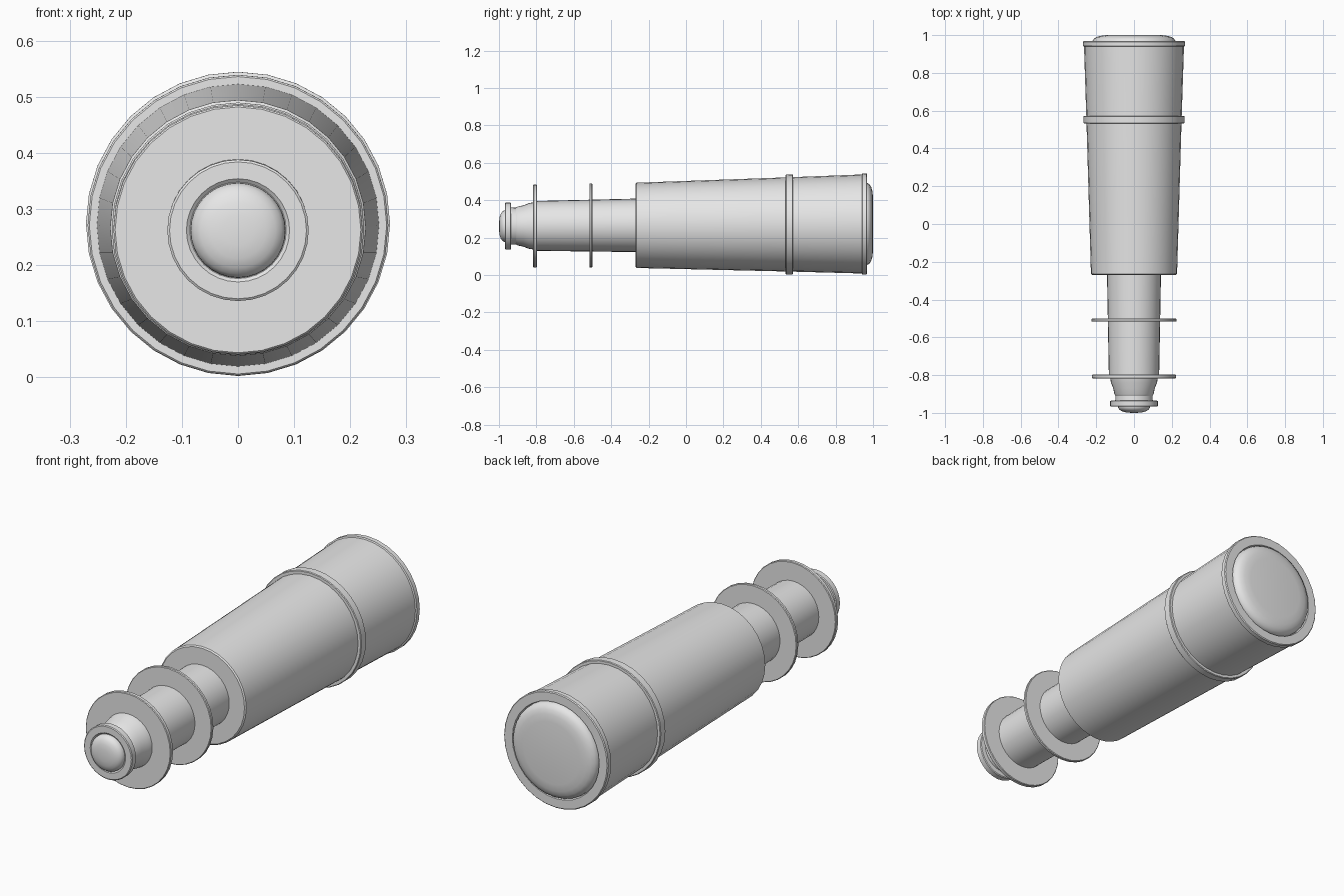
import bpy, bmesh, math

if "Cube" in bpy.data.objects:
    bpy.data.objects.remove(bpy.data.objects["Cube"])

SEGMENTS = 32
AXIS_Z = 0.2675   # height of the optical axis at y = 0
SLOPE = 0.006     # the axis rises slightly towards the back

grey = bpy.data.materials.new("grey")
grey.diffuse_color = (0.8, 0.8, 0.8, 1)
grey.use_nodes = True
grey.node_tree.nodes["Principled BSDF"].inputs["Base Color"].default_value = grey.diffuse_color


def lathe(name, profile):
    """Turn (y, radius) points around the optical axis; radius 0 closes to a point."""
    bm = bmesh.new()
    rings = []
    for y, r in profile:
        zc = AXIS_Z + SLOPE * y
        n = SEGMENTS if r > 0 else 1
        angles = [2 * math.pi * i / SEGMENTS for i in range(n)]
        rings.append([bm.verts.new((r * math.sin(a), y, zc + r * math.cos(a)))
                      for a in angles])
    for a, b in zip(rings, rings[1:]):
        for i in range(SEGMENTS):
            j = (i + 1) % SEGMENTS
            if len(a) == 1:
                bm.faces.new((a[0], b[j], b[i]))
            elif len(b) == 1:
                bm.faces.new((a[i], a[j], b[0]))
            else:
                bm.faces.new((a[i], a[j], b[j], b[i]))
    bmesh.ops.recalc_face_normals(bm, faces=bm.faces)
    mesh = bpy.data.meshes.new(name)
    bm.to_mesh(mesh)
    bm.free()
    mesh.materials.append(grey)
    obj = bpy.data.objects.new(name, mesh)
    bpy.context.collection.objects.link(obj)
    bpy.ops.object.select_all(action='DESELECT')
    obj.select_set(True)
    bpy.context.view_layer.objects.active = obj
    bpy.ops.object.shade_smooth_by_angle(angle=math.radians(30))
    return obj


def collar(name, y0, y1, r, bevel=0.003):
    """Solid disc with a small edge bevel."""
    return lathe(name, [(y0, 0), (y0, r - bevel), (y0 + bevel, r),
                        (y1 - bevel, r), (y1, r - bevel), (y1, 0)])


# Wide main barrel, flaring towards the back
lathe("main_barrel", [(-0.269, 0), (-0.269, 0.222), (-0.264, 0.228),
                      (0.55, 0.252), (0.95, 0.265), (0.95, 0)])
collar("barrel_band", 0.533, 0.572, 0.268)

# Open rim around the front lens
lathe("objective_rim", [(0.94, 0.264), (0.943, 0.271), (0.964, 0.271), (0.968, 0.267),
                        (0.968, 0.226), (0.955, 0.222), (0.945, 0.222)])

# Shallow domed objective lens
lathe("objective_lens", [(0.952, 0.222), (0.968, 0.220), (0.980, 0.213),
                         (0.990, 0.198), (0.996, 0.178), (1.0, 0.145), (1.0, 0)])

# Narrow draw tube and its two flanges
lathe("draw_tube", [(-0.81, 0), (-0.81, 0.133), (-0.26, 0.143), (-0.26, 0)])
collar("front_flange", -0.817, -0.797, 0.222)
collar("middle_flange", -0.517, -0.501, 0.225)

# Flared neck leading to the eyepiece
lathe("eyepiece_neck", [(-0.945, 0), (-0.945, 0.100), (-0.91, 0.098), (-0.90, 0.104),
                        (-0.87, 0.110), (-0.84, 0.122), (-0.81, 0.127), (-0.81, 0)])

# Eyepiece ring with a raised lip, and its domed lens
lathe("eyepiece_ring", [(-0.935, 0), (-0.935, 0.122), (-0.938, 0.126), (-0.964, 0.126),
                        (-0.967, 0.122), (-0.967, 0.092), (-0.962, 0.086), (-0.962, 0)])
lathe("eyepiece_lens", [(-0.960, 0.085), (-0.972, 0.084), (-0.982, 0.078),
                        (-0.990, 0.067), (-0.996, 0.050), (-0.999, 0.027), (-1.0, 0)])
